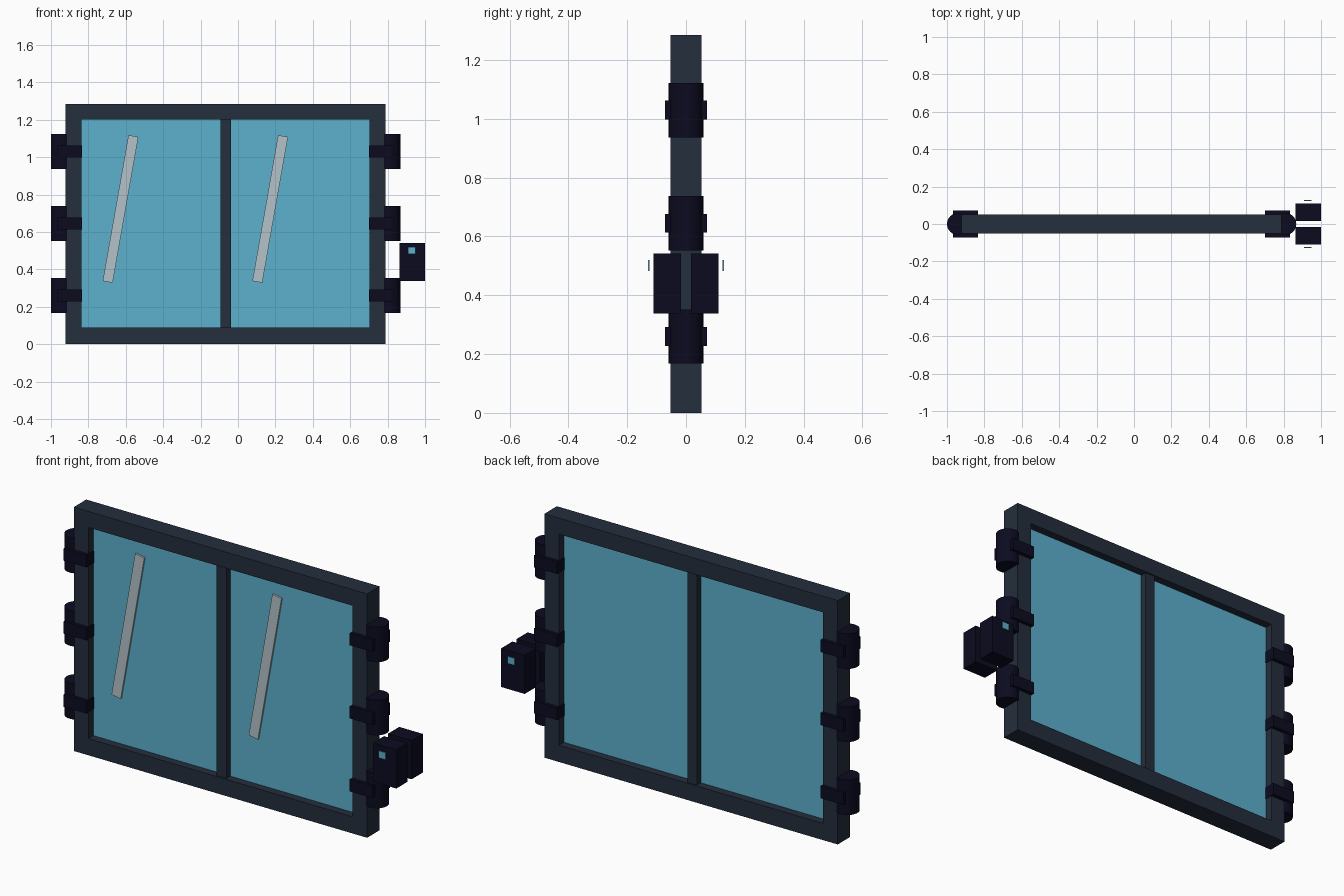
import bpy
import math

cube = bpy.data.objects.get("Cube")
if cube:
    bpy.data.objects.remove(cube, do_unlink=True)


def srgb(r, g, b):
    return tuple(((c / 255 + 0.055) / 1.055) ** 2.4 if c > 10 else c / 255 / 12.92
                 for c in (r, g, b)) + (1.0,)


def material(name, colour):
    mat = bpy.data.materials.new(name)
    mat.use_nodes = True
    mat.diffuse_color = colour
    mat.node_tree.nodes["Principled BSDF"].inputs["Base Color"].default_value = colour
    return mat


FRAME = material("slate_frame", srgb(35, 46, 60))
DARK = material("dark_navy_metal", srgb(11, 11, 32))
GLASS = material("blue_glass", srgb(93, 177, 206))
SHINE = material("pale_grey_shine", srgb(180, 194, 200))


def finish(name, mat):
    obj = bpy.context.object
    obj.name = name
    obj.data.materials.append(mat)
    return obj


def box(name, x, y, z, mat):
    """Box from (min, max) pairs on each axis."""
    spans = (x, y, z)
    bpy.ops.mesh.primitive_cube_add(size=1, location=[(a + b) / 2 for a, b in spans])
    obj = finish(name, mat)
    obj.scale = [b - a for a, b in spans]
    bpy.ops.object.transform_apply(location=False, rotation=False, scale=True)
    return obj


# Frame extents and openings
MID = -0.066
HALF, INNER = 0.855, 0.77
TOP, SILL, HEAD = 1.285, 0.088, 1.2
DEPTH = (-0.052, 0.052)

# Outer frame: rails and stiles
box("bottom_rail", (MID - HALF, MID + HALF), DEPTH, (0, SILL), FRAME)
box("top_rail", (MID - HALF, MID + HALF), DEPTH, (HEAD, TOP), FRAME)
for side, s in (("right", -1), ("left", 1)):
    box(side + "_stile", sorted((MID + s * INNER, MID + s * HALF)), DEPTH, (SILL, HEAD), FRAME)

# Centre mullion and glass pane on each side of it
box("mullion", (MID - 0.028, MID + 0.028), (-0.043, 0.043), (SILL, HEAD), FRAME)
box("right_pane", (MID - INNER, MID - 0.028), (-0.01, 0.01), (SILL, HEAD), GLASS)
box("left_pane", (MID + 0.028, MID + INNER), (-0.01, 0.01), (SILL, HEAD), GLASS)

# Slanted shine strips on the front of the glass
for side, x in (("right", -0.628), ("left", 0.172)):
    strip = box(side + "_shine", (x - 0.027, x + 0.027), (-0.02, -0.011), (0.327, 1.119), SHINE)
    strip.rotation_euler.y = math.radians(10)

# Three hinges down each side: barrel and strap
for side, s in (("right", -1), ("left", 1)):
    for level, z in (("lower", 0.26), ("middle", 0.645), ("upper", 1.03)):
        bpy.ops.mesh.primitive_cylinder_add(
            vertices=24, radius=0.059, depth=0.185, location=(MID + s * 0.875, 0, z))
        finish(f"{side}_{level}_hinge_barrel", DARK)
        bpy.ops.object.shade_smooth_by_angle()
        box(f"{side}_{level}_hinge_strap", sorted((MID + s * 0.767, MID + s * 0.901)),
            (-0.071, 0.071), (z - 0.032, z + 0.032), DARK)

# Lock boxes in front and behind, each with a small floating indicator
for place, s in (("front", -1), ("back", 1)):
    box(place + "_lock_box", (0.863, 1.0), sorted((s * 0.017, s * 0.11)), (0.338, 0.542), DARK)
    box(place + "_lock_light", (0.91, 0.95), sorted((s * 0.124, s * 0.129)), (0.483, 0.52), GLASS)
